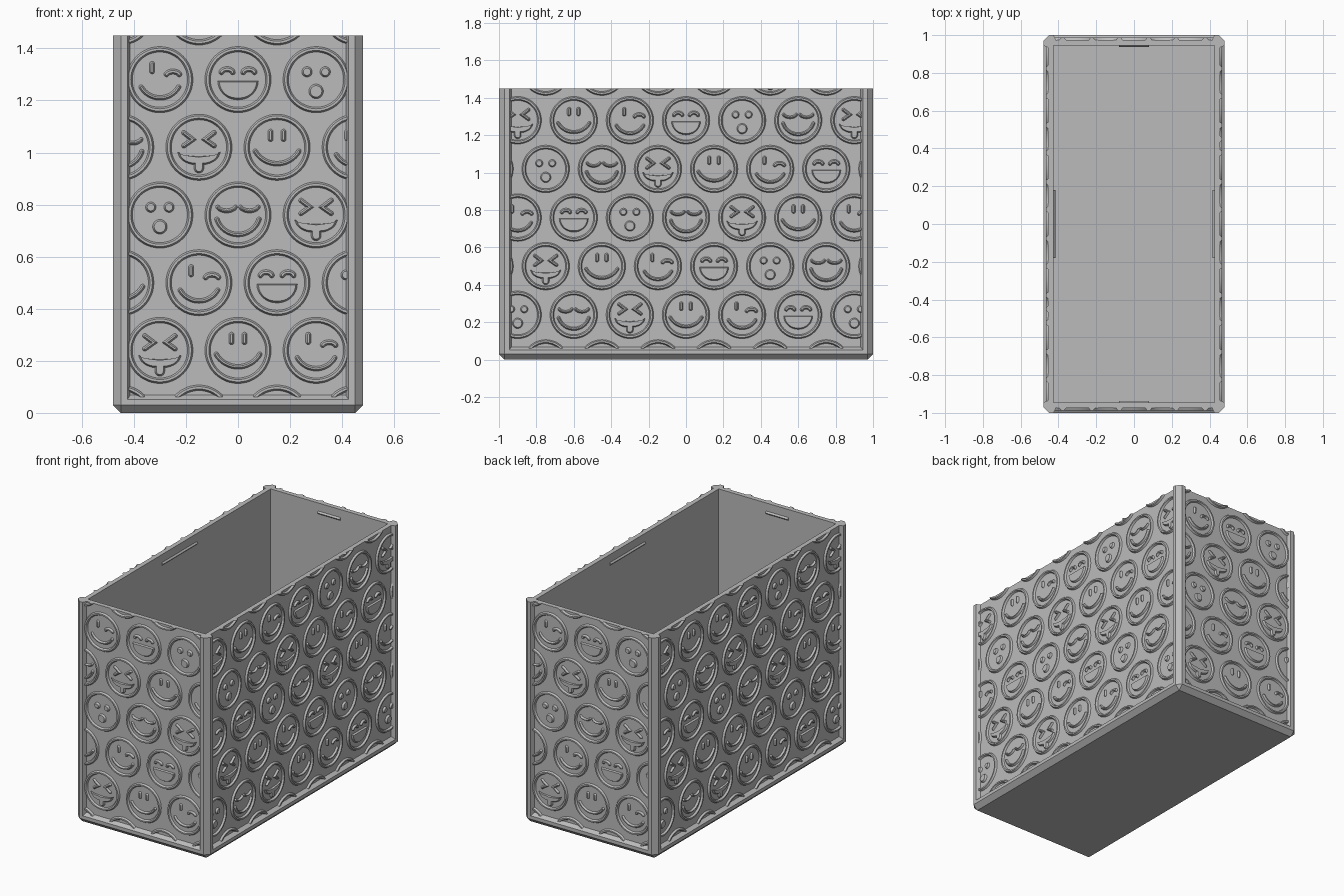
import bpy, bmesh
from math import sin, cos, pi, radians, atan2, hypot

cube = bpy.data.objects.get("Cube")
if cube:
    bpy.data.objects.remove(cube)

grey = bpy.data.materials.new("plain_grey")
grey.use_nodes = True
COLOR = (0.5, 0.5, 0.5, 1)
grey.diffuse_color = COLOR
grey.node_tree.nodes["Principled BSDF"].inputs["Base Color"].default_value = COLOR

HX, HY, TOP = 0.48, 1.0, 1.45     # outer half sizes and height
RECESS, WALL = 0.025, 0.055       # depth of outer panel face and inner wall face
LOW, HIGH, BEVEL = -0.004, 0.012, 0.008   # relief base, relief top, relief bevel


def loft(bm, loops, ring=False):
    """Skin equal-length 3D loops; cap the ends, or join last to first."""
    rows = [[bm.verts.new(p) for p in loop] for loop in loops]
    n = len(rows[0])
    pairs = list(zip(rows, rows[1:])) + ([(rows[-1], rows[0])] if ring else [])
    for a, b in pairs:
        for i in range(n):
            j = (i + 1) % n
            bm.faces.new((a[i], a[j], b[j], b[i]))
    if not ring:
        bm.faces.new(rows[0][::-1])
        bm.faces.new(rows[-1])


def finish(bm, name, smooth=False):
    bmesh.ops.recalc_face_normals(bm, faces=bm.faces)
    mesh = bpy.data.meshes.new(name)
    bm.to_mesh(mesh)
    bm.free()
    mesh.materials.append(grey)
    return add(mesh, name, smooth)


def add(mesh, name, smooth=False):
    ob = bpy.data.objects.new(name, mesh)
    bpy.context.collection.objects.link(ob)
    if smooth:
        bpy.ops.object.select_all(action='DESELECT')
        ob.select_set(True)
        bpy.context.view_layer.objects.active = ob
        bpy.ops.object.shade_smooth_by_angle(angle=radians(25))
    return ob


def arc(cx, cy, rx, ry, a0, a1, n=16):
    steps = [radians(a0 + (a1 - a0) * i / n) for i in range(n + 1)]
    return [(cx + rx * cos(t), cy + ry * sin(t)) for t in steps]


def outline(path, w):
    """Round-ended outline at distance w around an open path."""
    dirs = [atan2(b[1] - a[1], b[0] - a[0]) for a, b in zip(path, path[1:])]
    left, right = [], []
    for i, (x, y) in enumerate(path):
        d0, d1 = dirs[max(i - 1, 0)], dirs[min(i, len(dirs) - 1)]
        mx, my = -sin(d0) - sin(d1), cos(d0) + cos(d1)
        k = 2 * w / (mx * mx + my * my)
        left.append((x + mx * k, y + my * k))
        right.append((x - mx * k, y - my * k))

    def cap(p, d):
        return [(p[0] + w * cos(d + t * pi / 8), p[1] + w * sin(d + t * pi / 8))
                for t in range(-3, 4)]
    return right + cap(path[-1], dirs[-1]) + left[::-1] + cap(path[0], dirs[0] + pi)


# ---- relief pieces, as lists of (2D loop, height) ----
def stroke(path, w=0.012):
    return [(outline(path, w), LOW), (outline(path, w - BEVEL), HIGH)]


def button(x, y, r):
    return [(arc(x, y, q, q, 0, 345, 23), h) for q, h in ((r, LOW), (r - BEVEL, HIGH))]


def plate(pts):
    cx = sum(p[0] for p in pts) / len(pts)
    cy = sum(p[1] for p in pts) / len(pts)
    inner = []
    for x, y in pts:
        d = hypot(x - cx, y - cy)
        k = max(1 - 1.2 * BEVEL / max(d, 0.001), 0.4)
        inner.append((cx + (x - cx) * k, cy + (y - cy) * k))
    return [(pts, LOW), (inner, HIGH)]


def smile(r, cy, spread, cx=0):
    return stroke(arc(cx, cy, r, r, -90 - spread, -90 + spread), 0.011)


def tall_eye(x):
    return stroke([(x, 0.032), (x, 0.06)])


def pair(make):
    return [make(-1), make(1)]


FACES = [
    # squinting, tongue out
    pair(lambda s: stroke([(s * .058, .056), (s * .024, .03), (s * .058, .006)], 0.011)) + [
        plate(arc(0, -.018, .085, .016, 180, 360) + arc(0, -.02, .082, .05, -8, -172)),
        stroke([(0, -.055), (0, -.08)], 0.021)],
    # plain smile
    pair(lambda s: tall_eye(s * .025)) + [smile(.097, .034, 60)],
    # wink
    [tall_eye(-.03), stroke(arc(.05, .015, .026, .016, 160, 20)), smile(.083, .013, 60)],
    # laugh
    pair(lambda s: stroke(arc(s * .042, .026, .022, .014, 170, 10)))
    + [plate(arc(0, -.004, .08, .076, 180, 360))],
    # surprised
    pair(lambda s: button(s * .035, .03, .022)) + [button(0, -.045, .03)],
    # closed eyes
    pair(lambda s: stroke(arc(s * .044, .038, .036, .022, 200, 340), 0.01))
    + [smile(.085, .01, 72)],
]


def emblem(bm, kind, u, v):
    def place(loop, h):
        return [(u + x, v + y, h) for x, y in loop]
    rim = [(.129, LOW), (.121, HIGH), (.112, HIGH), (.104, LOW)]
    loft(bm, [place(arc(0, 0, r, r, 0, 352.5, 47), h) for r, h in rim], ring=True)
    for piece in FACES[kind]:
        loft(bm, [place(loop, h) for loop, h in piece])


def relief_panel(name, half, start, columns, phase):
    """Staggered rows of emblems, trimmed to the framed panel."""
    bm = bmesh.new()
    for r in range(-1, 6):
        for i in range(-1, columns + 1):
            u = start + 0.3 * i + 0.15 * (r % 2)
            if abs(u) - 0.129 < half:
                emblem(bm, (phase + 2 * r + i) % 6, u, 0.24 + 0.26 * r)
    bmesh.ops.recalc_face_normals(bm, faces=bm.faces)
    bmesh.ops.triangulate(bm, faces=bm.faces)
    for co, no in (((half, 0, 0), (1, 0, 0)), ((-half, 0, 0), (-1, 0, 0)),
                   ((0, .06, 0), (0, -1, 0)), ((0, TOP, 0), (0, 1, 0))):
        cut = bmesh.ops.bisect_plane(bm, geom=bm.verts[:] + bm.edges[:] + bm.faces[:],
                                     plane_co=co, plane_no=no, clear_outer=True)
        edges = [e for e in cut["geom_cut"] if isinstance(e, bmesh.types.BMEdge)]
        bmesh.ops.holes_fill(bm, edges=edges, sides=0)
    return finish(bm, name, smooth=True)


def octagon(inset, c, z):
    """Rectangle inset from the outer size, with corners cut by c."""
    x, y = HX - inset, HY - inset
    return [(x, c - y, z), (x, y - c, z), (x - c, y, z), (c - x, y, z),
            (-x, y - c, z), (-x, c - y, z), (c - x, -y, z), (x - c, -y, z)]


# Base tray with chamfered underside and sloped rail
bm = bmesh.new()
loft(bm, [octagon(.03, 0, 0), octagon(0, .03, .03), octagon(0, .03, .052),
          octagon(RECESS, 0, .068), octagon(WALL, 0, .068), octagon(WALL, 0, .05)])
bmesh.ops.remove_doubles(bm, verts=bm.verts, dist=1e-5)
finish(bm, "base_tray")

# Four walls as one open tube
bm = bmesh.new()
loft(bm, [[(sx * (HX - d), sy * (HY - d), z) for sx, sy in ((1, -1), (1, 1), (-1, 1), (-1, -1))]
          for d, z in ((RECESS, .055), (RECESS, TOP), (WALL, TOP), (WALL, .055))], ring=True)
finish(bm, "walls")

# Chamfered corner posts
PROFILE = ((.03, 0), (.055, 0), (.068, .03), (.04, .04), (.03, .068), (0, .055), (0, .03))
for side, sx in (("left", 1), ("right", -1)):
    for end, sy in (("front", -1), ("back", 1)):
        bm = bmesh.new()
        loft(bm, [[(sx * (HX - a), sy * (HY - b), z) for a, b in PROFILE] for z in (.045, TOP)])
        finish(bm, f"{end}_{side}_post")

# Snap ridges inside the walls near the rim
for k, name in enumerate(("front", "left", "back", "right")):
    half, depth = ((.08, HY), (.18, HX))[k % 2]
    bm = bmesh.new()
    loft(bm, [[(x, WALL - depth + d, z) for d, z in ((-.003, 1.375), (.009, 1.388), (-.003, 1.401))]
              for x in (-half, half)])
    finish(bm, f"{name}_snap_ridge").rotation_euler.z = k * pi / 2

# Relief panels, repeated on opposite sides
front = relief_panel("front_relief", HX - .056, -.3, 3, 0)
left = relief_panel("left_relief", HY - .056, -.9, 7, 4)
panels = [front, left, add(front.data, "back_relief"), add(left.data, "right_relief")]
for k, ob in enumerate(panels):
    a = k * pi / 2
    d = (HY, HX)[k % 2] - RECESS
    ob.rotation_euler = (pi / 2, 0, a)
    ob.location = (d * sin(a), -d * cos(a), 0)
